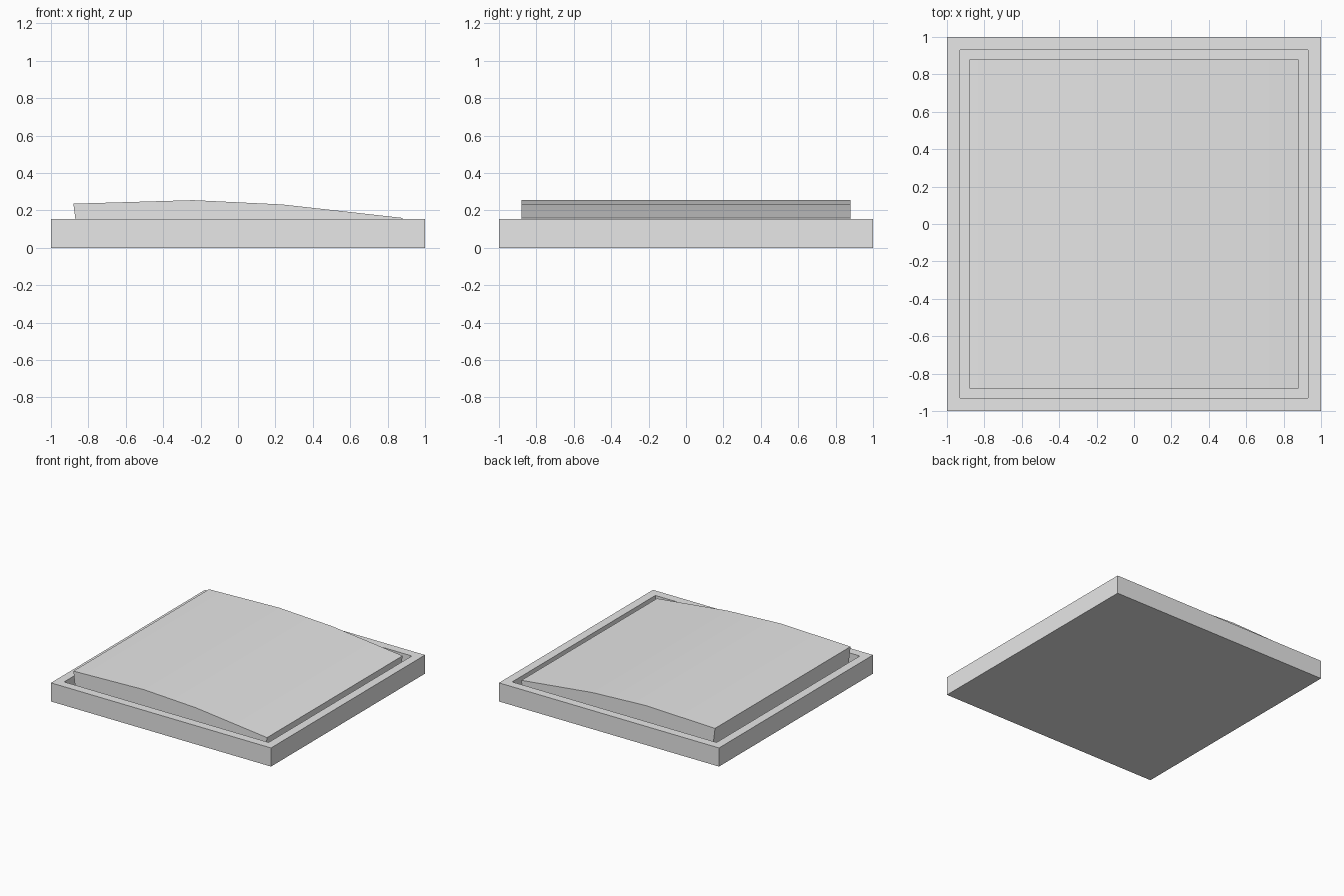
import bpy, bmesh, math

cube = bpy.data.objects.get("Cube")
if cube:
    bpy.data.objects.remove(cube, do_unlink=True)

grey = bpy.data.materials.new("light grey plastic")
grey.use_nodes = True
colour = (0.8, 0.8, 0.8, 1)
grey.diffuse_color = colour
grey.node_tree.nodes["Principled BSDF"].inputs["Base Color"].default_value = colour


def finish(bm, name):
    bmesh.ops.recalc_face_normals(bm, faces=bm.faces)
    mesh = bpy.data.meshes.new(name)
    bm.to_mesh(mesh)
    bm.free()
    mesh.materials.append(grey)
    obj = bpy.data.objects.new(name, mesh)
    bpy.context.collection.objects.link(obj)
    return obj


# Square wall plate with a recess for the rocker
HEIGHT, FLOOR, OPENING = 0.153, 0.04, 0.9
bm = bmesh.new()
bmesh.ops.create_cube(bm, size=2)
for v in bm.verts:
    v.co.z = HEIGHT if v.co.z > 0 else 0
top = max(bm.faces, key=lambda f: f.calc_center_median().z)
bmesh.ops.inset_region(bm, faces=[top], thickness=1 - OPENING)
floor = bmesh.ops.extrude_discrete_faces(bm, faces=[top])["faces"][0]
for v in floor.verts:
    v.co.z = FLOOR
finish(bm, "wall_plate")

# Tilted rocker: side profile swept from front to back
HALF = 0.88
profile = [(-0.855, FLOOR), (-HALF, 0.236), (-0.24, 0.255),
           (0.235, 0.232), (HALF, 0.16), (0.865, FLOOR)]
bm = bmesh.new()
face = bm.faces.new([bm.verts.new((x, -HALF, z)) for x, z in profile])
swept = bmesh.ops.extrude_face_region(bm, geom=[face])["geom"]
bmesh.ops.translate(bm, vec=(0, 2 * HALF, 0),
                    verts=[g for g in swept if isinstance(g, bmesh.types.BMVert)])
rocker = finish(bm, "rocker")

# Soft shading across the rocker top, crisp outer edges
bpy.ops.object.select_all(action='DESELECT')
rocker.select_set(True)
bpy.context.view_layer.objects.active = rocker
bpy.ops.object.shade_smooth_by_angle(angle=math.radians(30))
